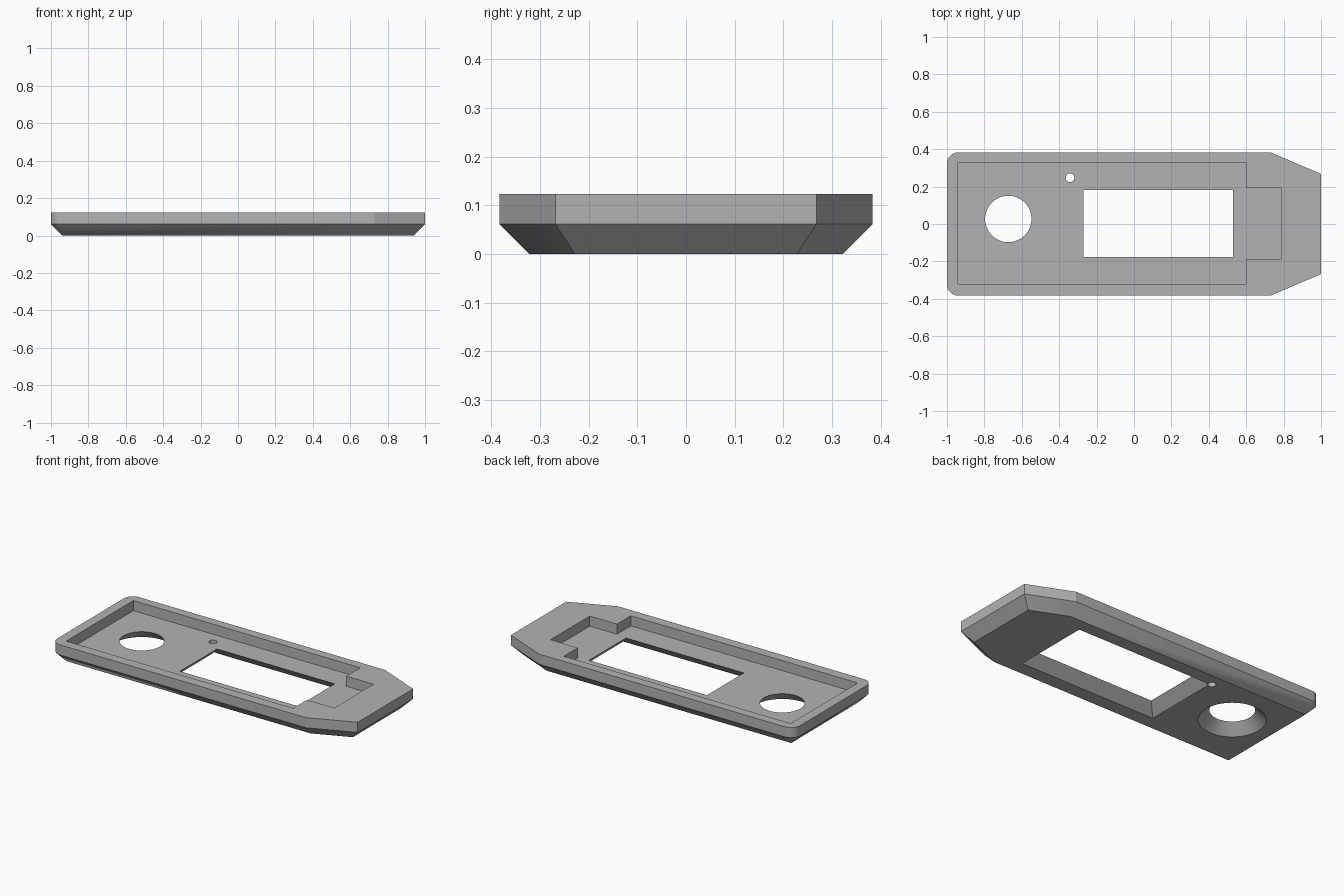
import bpy
import bmesh
from math import cos, sin, radians, pi

old = bpy.data.objects.get("Cube")
if old:
    bpy.data.objects.remove(old, do_unlink=True)

HEIGHT, MID = 0.123, 0.061      # total height, chamfer and floor height
HALF_Y, CORNER = 0.383, 0.061   # half width, rounded corner radius

grey = bpy.data.materials.new("plain grey")
grey.use_nodes = True
COLOUR = (0.45, 0.45, 0.45, 1)
grey.diffuse_color = COLOUR
grey.node_tree.nodes["Principled BSDF"].inputs["Base Color"].default_value = COLOUR


def loft(name, sections):
    """Solid through stacked outlines: [(points, z), ...] from bottom to top."""
    bm = bmesh.new()
    rings = [[bm.verts.new((x, y, z)) for x, y in pts] for pts, z in sections]
    n = len(rings[0])
    for low, high in zip(rings, rings[1:]):
        for i in range(n):
            j = (i + 1) % n
            bm.faces.new((low[i], low[j], high[j], high[i]))
    bm.faces.new(rings[0][::-1])
    bm.faces.new(rings[-1])
    bmesh.ops.remove_doubles(bm, verts=bm.verts[:], dist=1e-5)
    bmesh.ops.recalc_face_normals(bm, faces=bm.faces[:])
    mesh = bpy.data.meshes.new(name)
    bm.to_mesh(mesh)
    bm.free()
    mesh.materials.append(grey)
    obj = bpy.data.objects.new(name, mesh)
    bpy.context.collection.objects.link(obj)
    return obj


def rect(x0, x1, y0, y1, grow=0.0):
    x0, x1, y0, y1 = x0 - grow, x1 + grow, y0 - grow, y1 + grow
    return [(x0, y0), (x1, y0), (x1, y1), (x0, y1)]


def circle(x, y, r, n=64):
    return [(x + r * cos(2 * pi * i / n), y + r * sin(2 * pi * i / n)) for i in range(n)]


def mirrored(half):
    """Complete a +y half outline, running from +x to -x, on the -y side."""
    return half + [(x, -y) for x, y in reversed(half)]


# Panel body: tapered right end, rounded left corners, chamfered underside
cx, cy = -1 + CORNER, HALF_Y - CORNER
arc = [radians(90 + 90 * i / 10) for i in range(11)]
rim = mirrored([(1, 0.268), (0.73, HALF_Y)]
               + [(cx + CORNER * cos(a), cy + CORNER * sin(a)) for a in arc])
base = mirrored([(1 - CORNER, 0.228), (0.718, cy)] + [(cx, cy)] * len(arc))
panel = loft("panel_body", [(base, 0), (rim, MID), (rim, HEIGHT)])

# Cutters: stepped pocket, flared window, flared round hole, small pin hole
pocket = [(-0.94, -0.322), (0.6, -0.322), (0.6, -0.188), (0.785, -0.188),
          (0.785, 0.192), (0.6, 0.192), (0.6, 0.328), (-0.94, 0.328)]
window = (-0.27, 0.53, -0.176, 0.182)
EXTRA = 0.02
flare = MID + EXTRA
cutters = [
    loft("pocket_cutter", [(pocket, MID), (pocket, HEIGHT + EXTRA)]),
    loft("window_cutter", [(rect(*window, flare), -EXTRA), (rect(*window), MID),
                           (rect(*window), HEIGHT)]),
    loft("round_hole_cutter", [(circle(-0.672, 0.027, 0.124 + flare), -EXTRA),
                               (circle(-0.672, 0.027, 0.124), MID),
                               (circle(-0.672, 0.027, 0.124), HEIGHT)]),
    loft("pin_hole_cutter", [(circle(-0.342, 0.247, 0.023, 32), -EXTRA),
                             (circle(-0.342, 0.247, 0.023, 32), HEIGHT)]),
]
for cutter in cutters:
    cutter.hide_render = True
    mod = panel.modifiers.new(cutter.name, "BOOLEAN")
    mod.operation = "DIFFERENCE"
    mod.solver = "EXACT"
    mod.object = cutter

# Apply the cuts and drop the helpers
bpy.context.view_layer.update()
bpy.ops.object.select_all(action="DESELECT")
panel.select_set(True)
bpy.context.view_layer.objects.active = panel
for mod in list(panel.modifiers):
    bpy.ops.object.modifier_apply(modifier=mod.name)
for cutter in cutters:
    bpy.data.objects.remove(cutter, do_unlink=True)
bpy.ops.object.shade_smooth_by_angle(angle=radians(20))
